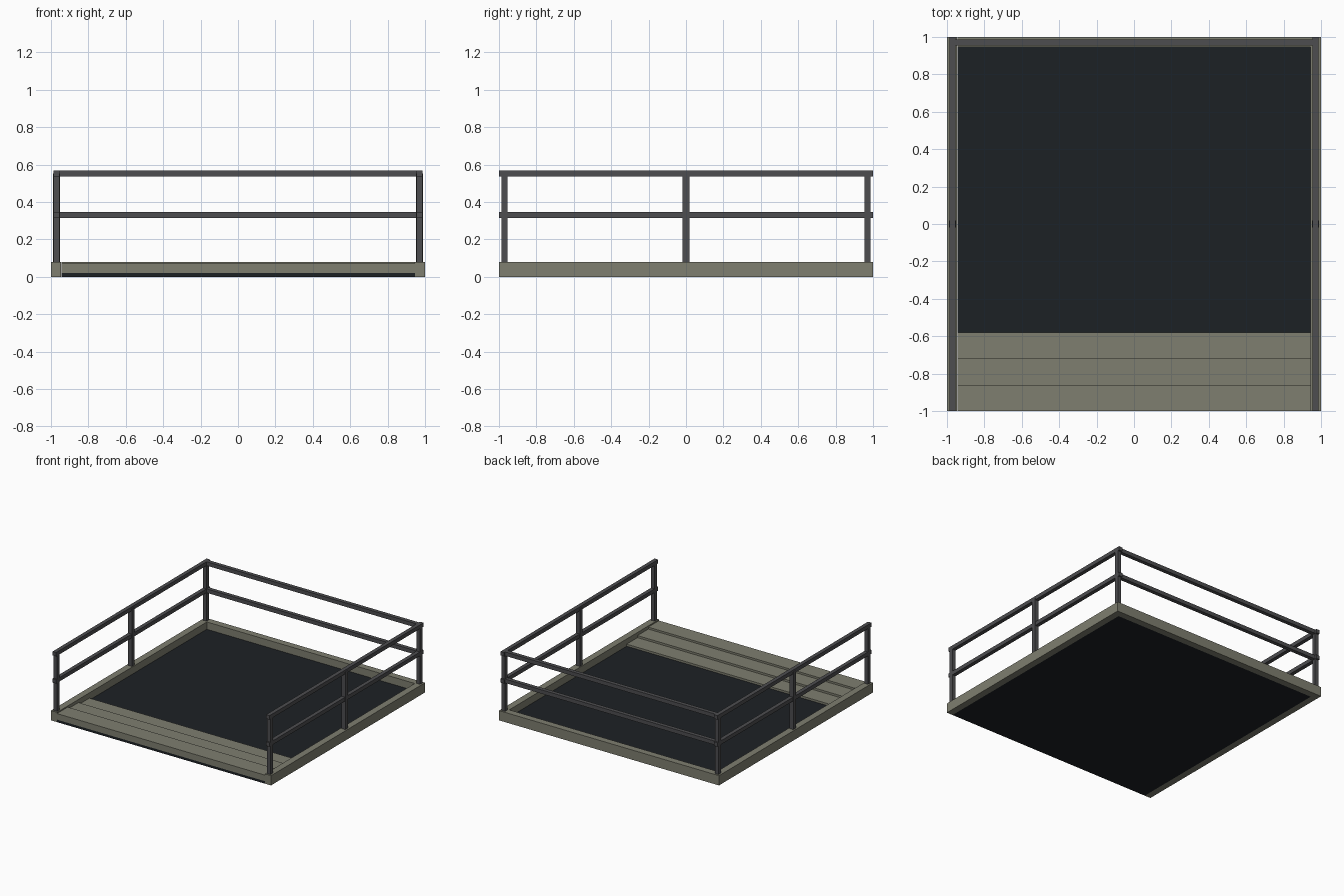
import bpy

if "Cube" in bpy.data.objects:
    bpy.data.objects.remove(bpy.data.objects["Cube"])


def material(name, rgb):
    m = bpy.data.materials.new(name)
    m.diffuse_color = (*rgb, 1)
    m.use_nodes = True
    m.node_tree.nodes["Principled BSDF"].inputs["Base Color"].default_value = m.diffuse_color
    return m


CONCRETE = material("concrete", (0.21, 0.21, 0.16))
STEEL = material("dark_steel", (0.075, 0.075, 0.08))
FLOOR = material("dark_floor", (0.012, 0.015, 0.018))


def box(name, x, y, z, mat):
    """Box from (min, max) ranges on each axis."""
    bpy.ops.mesh.primitive_cube_add(size=1, location=[sum(r) / 2 for r in (x, y, z)])
    o = bpy.context.object
    o.name = name
    o.scale = [r[1] - r[0] for r in (x, y, z)]
    bpy.ops.object.transform_apply(location=False, rotation=False, scale=True)
    o.data.materials.append(mat)
    return o


IN = 0.945          # inner face of the kerb
RAIL = 0.97         # railing centre line
H = 0.016           # half thickness of the railing
RAIL_HEIGHTS = {"mid_rail": 0.33, "top_rail": 0.553}

# Floor slab, open to the front
box("floor_slab", (-IN, IN), (-1, IN), (0, 0.02), FLOOR)

# Kerb on the back and both sides
box("back_kerb", (-IN, IN), (IN, 1), (0, 0.08), CONCRETE)
for side, s in (("left", -1), ("right", 1)):
    box(side + "_kerb", sorted((s * IN, s)), (-1, 1), (0, 0.08), CONCRETE)

# Entry steps descending inwards from the front
for i, z in enumerate((0.07, 0.054, 0.037)):
    y = -1 + 0.14 * i
    box(f"step_{i + 1}", (-IN, IN), (y, y + 0.14), (0.02, z), CONCRETE)

# Side posts and rails
for side, s in (("left", -1), ("right", 1)):
    for place, y, h in (("front", -RAIL, H), ("middle", 0, 0.018), ("back", RAIL, H)):
        box(f"{side}_{place}_post", (s * RAIL - h, s * RAIL + h), (y - h, y + h),
            (0.08, 0.553), STEEL)
    for name, z in RAIL_HEIGHTS.items():
        box(f"{side}_{name}", (s * RAIL - H, s * RAIL + H), (-1, 1), (z - H, z + H), STEEL)

# Back rails
for name, z in RAIL_HEIGHTS.items():
    box("back_" + name, (-RAIL + H, RAIL - H), (RAIL - H, RAIL + H), (z - H, z + H), STEEL)
